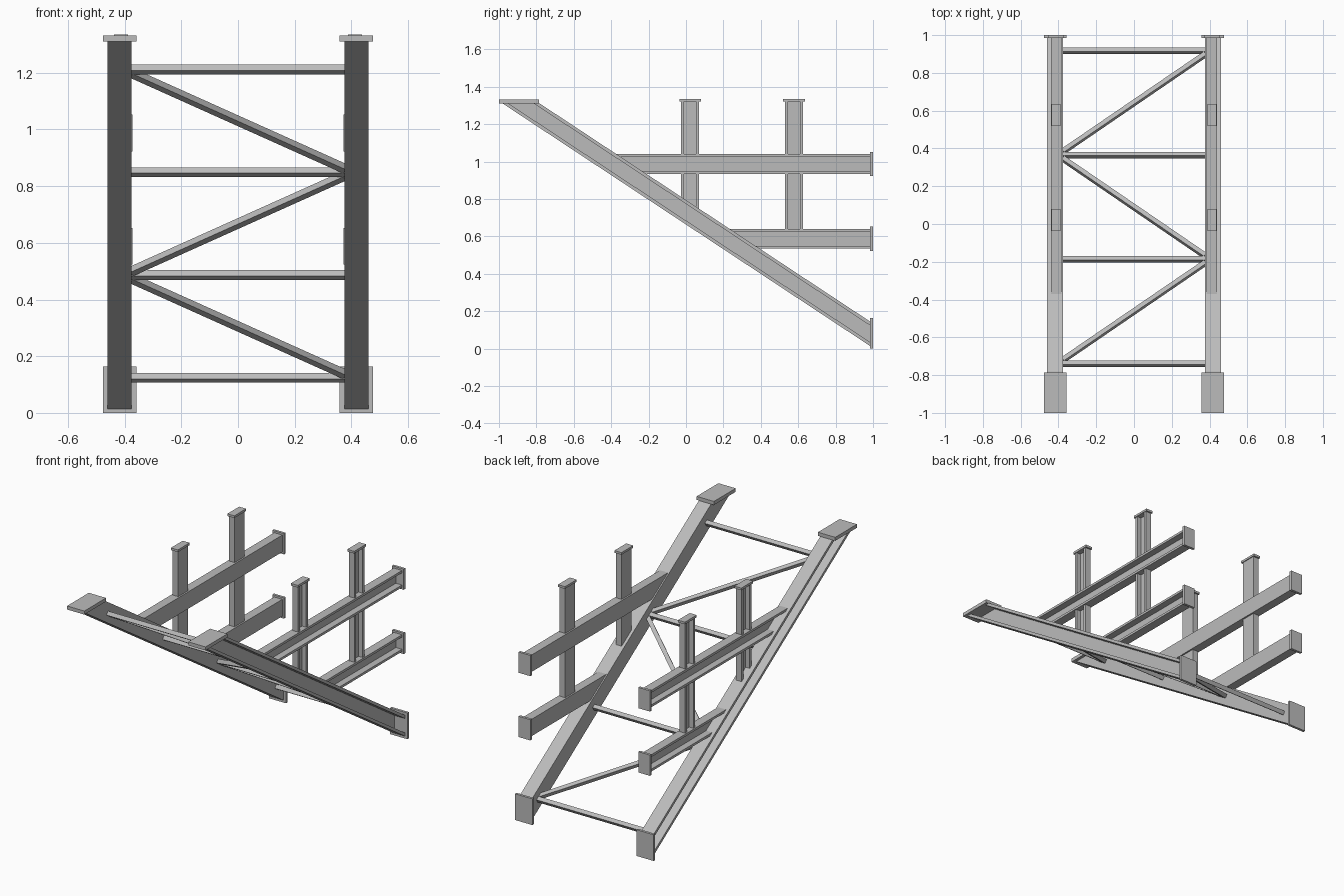
import bpy
from mathutils import Vector, Matrix

cube = bpy.data.objects.get("Cube")
if cube:
    bpy.data.objects.remove(cube, do_unlink=True)

steel = bpy.data.materials.new("grey_steel")
steel.use_nodes = True
GREY = (0.5, 0.5, 0.5, 1)
steel.diffuse_color = GREY
steel.node_tree.nodes["Principled BSDF"].inputs["Base Color"].default_value = GREY


def add_object(name, verts, faces, mirrored=True):
    mesh = bpy.data.meshes.new(name)
    mesh.from_pydata(verts, [], faces)
    mesh.materials.append(steel)
    obj = bpy.data.objects.new(name, mesh)
    bpy.context.collection.objects.link(obj)
    if mirrored:
        obj.modifiers.new("other_side", 'MIRROR')
    return obj


def prism(name, start, end, mirrored=True):
    """Join two matching end outlines with side faces and caps."""
    n = len(start)
    faces = [(i, (i + 1) % n, n + (i + 1) % n, n + i) for i in range(n)]
    faces += [tuple(reversed(range(n))), tuple(range(n, 2 * n))]
    obj = add_object(name, start + end, faces, mirrored)
    import bmesh
    bm = bmesh.new()
    bm.from_mesh(obj.data)
    bmesh.ops.recalc_face_normals(bm, faces=bm.faces)
    bm.to_mesh(obj.data)
    bm.free()


def channel(name, x_in, x_out, first, last, flange, web=0.014):
    """C-section open outward; first and last are the (y, z) edge points of each end."""
    def outline(a, b):
        a, b = Vector(a), Vector(b)
        shape = [(x_in, 0), (x_out, 0), (x_out, flange), (x_in + web, flange),
                 (x_in + web, 1 - flange), (x_out, 1 - flange), (x_out, 1), (x_in, 1)]
        return [(x, *a.lerp(b, t)) for x, t in shape]
    prism(name, outline(*first), outline(*last))


def plate(name, x, y, z):
    def outline(zz):
        return [(x[0], y[0], zz), (x[1], y[0], zz), (x[1], y[1], zz), (x[0], y[1], zz)]
    prism(name, outline(z[0]), outline(z[1]))


SLOPE = -0.66
def under(y): return 1.31 + SLOPE * (y + 0.979)
def over(y): return 1.31 + SLOPE * (y + 0.781)
def over_y(z): return (z - 1.31) / SLOPE - 0.781


# Sloping stringers with their bearing plates
END = 0.984
channel("stringer", 0.376, 0.46, ((-0.979, 1.31), (-0.781, 1.31)),
        ((END, under(END)), (END, over(END))), 0.16)
plate("stringer_top_plate", (0.358, 0.477), (-1, -0.786), (1.31, 1.332))
plate("stringer_end_plate", (0.358, 0.477), (END, 1), (0, 0.163))

# Horizontal beams cut to the slope
for level, low, high in (("upper", 0.935, 1.04), ("lower", 0.535, 0.64)):
    channel(level + "_beam", 0.384, 0.44, ((over_y(low), low), (over_y(high), high)),
            ((END, low), (END, high)), 0.14)
    plate(level + "_beam_end_plate", (0.372, 0.452), (END, 1), (low - 0.012, high + 0.012))

# Posts, interrupted by the upper beam
for label, yc in (("front", 0.022), ("rear", 0.577)):
    a, b = yc - 0.048, yc + 0.048
    foot = (over(a), over(b)) if label == "front" else (0.64, 0.64)
    for part, z0, z1 in (("lower", foot, 0.935), ("upper", (1.04, 1.04), 1.322)):
        channel(f"{label}_post_{part}", 0.394, 0.432, ((a, z0[0]), (b, z0[1])),
                ((a, z1), (b, z1)), 0.17, 0.01)
    plate(label + "_post_cap", (0.389, 0.437), (yc - 0.058, yc + 0.058), (1.322, 1.336))

# Rungs and zigzag braces lying in the plane of the stringers
down = Vector((0, 1, SLOPE)).normalized()
normal = Vector((1, 0, 0)).cross(down)


def bar(name, p, q, size=0.025):
    across = (q - p).normalized().cross(normal) * size / 2
    up = normal * size / 2
    corners = [across + up, across - up, -across - up, -across + up]
    prism(name, [p + c for c in corners], [q + c for c in corners], False)


HALF = 0.377
rungs = [Vector((0, -0.739 + 0.552 * i, 1.212 - 0.3627 * i)) for i in range(4)]
for i, c in enumerate(rungs):
    side = Vector((HALF, 0, 0))
    bar(f"rung_{i + 1}", c - side, c + side)
    if i < 3:
        side *= -1 if i % 2 == 0 else 1
        bar(f"brace_{i + 1}", c + side + down * 0.022, rungs[i + 1] - side - down * 0.022)
